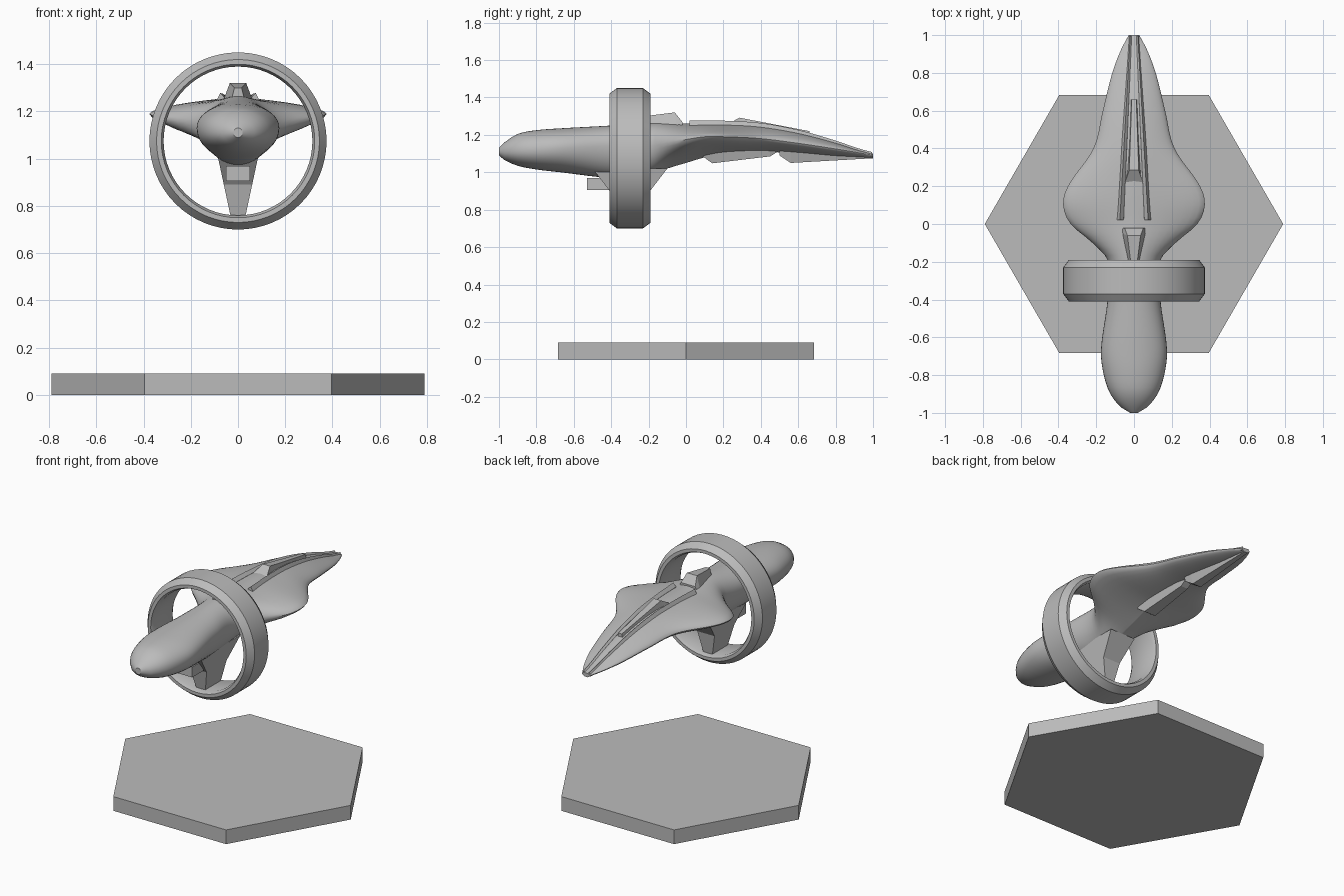
import bpy, bmesh, math
from mathutils import Vector

cube = bpy.data.objects.get("Cube")
if cube:
    bpy.data.objects.remove(cube, do_unlink=True)

grey = bpy.data.materials.new("plain grey")
grey.use_nodes = True
tone = (0.5, 0.5, 0.5, 1)
grey.diffuse_color = tone
grey.node_tree.nodes["Principled BSDF"].inputs["Base Color"].default_value = tone


def loft(name, rings, closed=False, smooth=False):
    """Skin a list of point loops; cap the ends or join them into a loop."""
    bm = bmesh.new()
    loops = [[bm.verts.new(p) for p in ring] for ring in rings]
    pairs = list(zip(loops, loops[1:]))
    if closed:
        pairs.append((loops[-1], loops[0]))
    else:
        bm.faces.new(loops[0])
        bm.faces.new(loops[-1])
    for a, b in pairs:
        for i in range(len(a)):
            j = (i + 1) % len(a)
            bm.faces.new((a[i], a[j], b[j], b[i]))
    bmesh.ops.recalc_face_normals(bm, faces=bm.faces)
    mesh = bpy.data.meshes.new(name)
    bm.to_mesh(mesh)
    bm.free()
    mesh.materials.append(grey)
    ob = bpy.data.objects.new(name, mesh)
    bpy.context.collection.objects.link(ob)
    if smooth:
        bpy.ops.object.select_all(action='DESELECT')
        ob.select_set(True)
        bpy.context.view_layer.objects.active = ob
        bpy.ops.object.shade_smooth_by_angle(angle=math.radians(30))
    return ob


def trapezoid(y, low_half, low_z, top_half, top_z, lean=0):
    """Symmetric four-point section; lean shifts its top edge along y."""
    return [(-low_half, y, low_z), (low_half, y, low_z),
            (top_half, y + lean, top_z), (-top_half, y + lean, top_z)]


# Hull stations: y, half width, top, edge height, bottom, wing sharpness
stations = [
    (-1, .02, 1.13, 1.11, 1.09, 0),
    (-.97, .07, 1.16, 1.11, 1.065, 0),
    (-.9, .125, 1.205, 1.115, 1.035, 0),
    (-.8, .16, 1.225, 1.12, 1.015, 0),
    (-.67, .175, 1.235, 1.13, 1, 0),
    (-.4, .14, 1.25, 1.14, .97, 0),
    (-.2, .135, 1.265, 1.14, .98, .1),
    (-.1, .22, 1.265, 1.155, 1.02, .6),
    (0, .335, 1.26, 1.175, 1.05, 1),
    (.1, .375, 1.26, 1.19, 1.08, 1),
    (.2, .35, 1.26, 1.19, 1.1, 1),
    (.4, .215, 1.25, 1.18, 1.11, .8),
    (.6, .165, 1.215, 1.155, 1.1, .7),
    (.8, .115, 1.16, 1.125, 1.085, .6),
    (.92, .07, 1.12, 1.105, 1.08, .5),
    (1, .028, 1.1, 1.09, 1.075, .3),
]


def station_at(y):
    """Cubic blend of the hull stations at y."""
    i = next((n for n in range(len(stations) - 2) if y < stations[n + 1][0]),
             len(stations) - 2)
    a, b = stations[i], stations[i + 1]
    p, q = stations[max(i - 1, 0)], stations[min(i + 2, len(stations) - 1)]
    h = b[0] - a[0]
    t = (y - a[0]) / h
    out = []
    for k in range(1, 6):
        ma = h * (b[k] - p[k]) / (b[0] - p[0])
        mb = h * (q[k] - a[k]) / (q[0] - a[0])
        s = t * t * (3 - 2 * t)
        out.append(a[k] * (1 - s) + b[k] * s
                   + ma * t * (1 - t) ** 2 - mb * t * t * (1 - t))
    return out


def hull_section(y, count=40):
    w, top, edge, bottom, wing = station_at(y)
    ring = []
    for i in range(count):
        a = math.tau * i / count
        c, s = math.cos(a), math.sin(a)
        power = 1 + wing * (.7 if s > 0 else 1.1)
        x = math.copysign(w * abs(c) ** power, c)
        height = top - edge if s > 0 else bottom - edge
        ring.append((x, y, edge + height * abs(s) ** (.95 + .2 * wing)))
    return ring


# Hull and swept wings
ys = []
for a, b in zip(stations, stations[1:]):
    steps = max(1, round((b[0] - a[0]) / .03))
    ys += [a[0] + (b[0] - a[0]) * i / steps for i in range(steps)]
loft("hull", [hull_section(y) for y in ys + [1]], smooth=True)

# Paired rails bordering the dorsal channel
for side, label in ((1, "left"), (-1, "right")):
    rings = []
    for i in range(21):
        y = .02 + .975 * i / 20
        top = station_at(y)[1]
        x = .075 - .055 * i / 20
        size = 1 - .6 * i / 20
        rings.append([(side * (x + dx * size), y, top + dz * size)
                      for dx, dz in ((-.025, -.04), (-.02, -.003), (0, .018),
                                     (.02, -.02), (.02, -.05))])
    loft(label + "_dorsal_rail", rings)

# Ring engine with chamfered rims
profile = [(.315, -.39), (.325, -.41), (.345, -.41), (.375, -.37),
           (.375, -.23), (.345, -.19), (.325, -.19), (.315, -.21)]
centre = Vector((0, 0, 1.075))
loft("ring_engine",
     [[centre + Vector((r * math.cos(a), y, r * math.sin(a))) for r, y in profile]
      for a in [math.tau * i / 64 for i in range(64)]],
     closed=True, smooth=True)

# Pylon from belly to ring
loft("ring_pylon", [
    [(-w, front, z), (w, front, z), (w, back, z), (-w, back, z)]
    for w, front, back, z in ((.03, -.37, -.22, .75), (.06, -.4, -.2, .89),
                              (.088, -.5, -.1, 1.02))])

# Chin box ahead of the pylon
loft("chin_box", [trapezoid(y, .05, .905, .05, .97) for y in (-.53, -.38)])

# Front and rear dorsal fins
loft("front_dorsal_fin", [trapezoid(-.22, .03, 1.24, .015, 1.3),
                          trapezoid(-.05, .065, 1.24, .035, 1.32, -.01),
                          trapezoid(-.02, .065, 1.24, .05, 1.27)])
loft("rear_dorsal_fin", [trapezoid(.22, .05, 1.2, .048, 1.255),
                         trapezoid(.285, .045, 1.2, .025, 1.292),
                         trapezoid(.66, .02, 1.17, .012, 1.22)])

# Belly keel and tapering tail keel
loft("belly_keel", [trapezoid(.09, .06, 1.11, .05, 1.085),
                    trapezoid(.14, .06, 1.14, .04, 1.048),
                    trapezoid(.45, .045, 1.15, .025, 1.085),
                    trapezoid(.49, .04, 1.15, .025, 1.11)])
loft("tail_keel", [trapezoid(.5, .05, 1.14, .035, 1.09),
                   trapezoid(.56, .05, 1.14, .03, 1.05),
                   trapezoid(1, .02, 1.09, .012, 1.075)])

# Hexagonal stand
loft("hexagonal_stand", [
    [(.79 * math.cos(math.pi * i / 3), .79 * math.sin(math.pi * i / 3), z)
     for i in range(6)] for z in (0, .09)])
